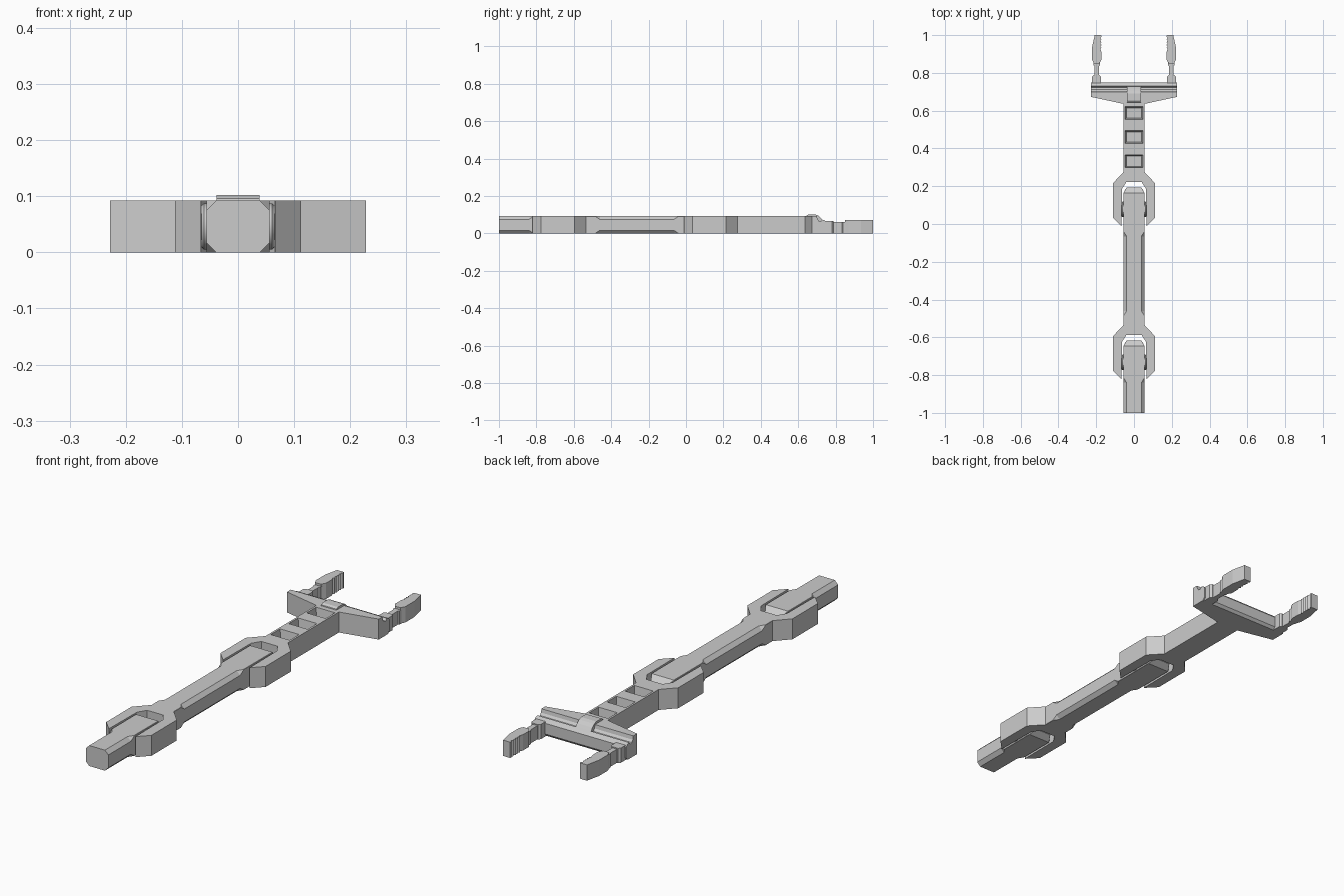
import bpy, bmesh, math
from mathutils import Matrix

if "Cube" in bpy.data.objects:
    bpy.data.objects.remove(bpy.data.objects["Cube"])

H = 0.092   # thickness of the arm
STEP = 0.81  # spacing between the two joints


def finish(name, bm, smooth=False):
    bmesh.ops.remove_doubles(bm, verts=bm.verts[:], dist=1e-5)
    bmesh.ops.recalc_face_normals(bm, faces=bm.faces[:])
    me = bpy.data.meshes.new(name)
    bm.to_mesh(me)
    bm.free()
    ob = bpy.data.objects.new(name, me)
    bpy.context.collection.objects.link(ob)
    if smooth:
        bpy.context.view_layer.objects.active = ob
        ob.select_set(True)
        bpy.ops.object.shade_smooth_by_angle(angle=math.radians(35))
        ob.select_set(False)
    return ob


def prism(name, pts, place, a, b):
    """Extrude a 2D outline from a to b; place maps (u, v, depth) to xyz."""
    bm = bmesh.new()
    lo = [bm.verts.new(place(u, v, a)) for u, v in pts]
    hi = [bm.verts.new(place(u, v, b)) for u, v in pts]
    bm.faces.new(lo)
    bm.faces.new(hi)
    n = len(pts)
    for i in range(n):
        j = (i + 1) % n
        bm.faces.new((lo[i], lo[j], hi[j], hi[i]))
    return finish(name, bm)


def plan(u, v, d):
    return (u, v, d)


def side(u, v, d):
    return (d, u, v)


def loft(sections):
    """Bar along y through chamfered rectangles (y, half width, z inset, chamfer)."""
    bm = bmesh.new()
    rings = []
    for y, w, i, c in sections:
        lo, hi = i, H - i
        pts = [(-w + c, lo), (w - c, lo), (w, lo + c), (w, hi - c),
               (w - c, hi), (-w + c, hi), (-w, hi - c), (-w, lo + c)]
        rings.append([bm.verts.new((x, y, z)) for x, z in pts])
    for r, s in zip(rings, rings[1:]):
        for k in range(8):
            m = (k + 1) % 8
            bm.faces.new((r[k], r[m], s[m], s[k]))
    bm.faces.new(rings[0])
    bm.faces.new(rings[-1])
    return bm


W, C = 0.056, 0.017

# links with tongue ends
finish("end_link", loft([(-1, W, 0, C), (-0.84, W, 0, C), (-0.815, W, 0, 0.001),
                         (-0.645, W, 0, 0.001), (-0.617, 0.04, 0.02, 0.001)]))
finish("middle_link", loft([(-0.56, W, 0, 0.001), (-0.485, W, 0, 0.001), (-0.46, W, 0, C),
                            (-0.065, W, 0, C), (-0.04, W, 0, 0.001),
                            (0.165, W, 0, 0.001), (0.193, 0.04, 0.02, 0.001)]))

# forks and pivot pins at both joints
half = [(W, -0.535), (0.112, -0.595), (0.112, -0.775), (0.066, -0.822),
        (0.064, -0.625), (0.04, -0.587)]
outline = half + [(-x, y) for x, y in reversed(half)]
for n in range(2):
    dy = n * STEP
    prism(f"fork_{n + 1}", [(x, y + dy) for x, y in outline], plan, 0, H)
    bm = bmesh.new()
    bmesh.ops.create_cone(bm, cap_ends=True, segments=24, radius1=0.041, radius2=0.041, depth=0.13,
                          matrix=Matrix.Translation((0, -0.733 + dy, H / 2))
                          @ Matrix.Rotation(math.pi / 2, 4, 'Y'))
    rims = [e for e in bm.edges if abs(e.verts[0].co.x - e.verts[1].co.x) < 1e-5]
    bmesh.ops.bevel(bm, geom=rims, offset=0.004, segments=1, affect='EDGES')
    finish(f"pivot_pin_{n + 1}", bm, True)

# wrist shaft with three tapered pockets in its top
pockets = [(0.29, 0.375), (0.418, 0.503), (0.545, 0.63)]
ys = [0.25] + [y for p in pockets for y in p] + [0.70]
bm = loft([(y, W, 0, 0) for y in ys])
bmesh.ops.remove_doubles(bm, verts=bm.verts[:], dist=1e-5)
bmesh.ops.dissolve_degenerate(bm, edges=bm.edges[:], dist=1e-5)
bmesh.ops.recalc_face_normals(bm, faces=bm.faces[:])
tops = []
for f in bm.faces:
    c = f.calc_center_median()
    if f.normal.z > 0.9 and any(a < c.y < b for a, b in pockets):
        tops.append(f)
bmesh.ops.inset_individual(bm, faces=tops, thickness=0.013, depth=0)
bmesh.ops.inset_individual(bm, faces=tops, thickness=0.009, depth=-0.045)
finish("wrist_shaft", bm)

# palm: wedge, grooved crossbar and centre clip
prism("palm_wedge", [(W, 0.636), (0.228, 0.673), (0.228, 0.69),
                     (-0.228, 0.69), (-0.228, 0.673), (-W, 0.636)], plan, 0, H)
prism("palm_crossbar", [(0.68, 0), (0.68, H), (0.70, H), (0.703, 0.076), (0.711, 0.066),
                        (0.722, 0.064), (0.73, 0.074), (0.742, 0.07), (0.75, 0.06),
                        (0.75, 0.012), (0.74, 0)], side, -0.228, 0.228)
prism("palm_clip", [(0.64, 0.08), (0.645, 0.096), (0.655, 0.102), (0.69, 0.102),
                    (0.705, 0.097), (0.718, 0.085), (0.73, 0.07), (0.73, 0.05),
                    (0.64, 0.05)], side, -0.038, 0.038)

# fingers: base, neck and serrated tip
teeth = []
for k in range(5):
    y = 0.992 - k * 0.015
    teeth += [(0.172, y), (0.178, y - 0.006)]
tip = [(0.184, 0.85), (0.212, 0.85), (0.222, 0.87), (0.222, 0.935),
       (0.208, 1.0), (0.174, 1.0)] + teeth + [(0.172, 0.91), (0.172, 0.87)]
base = [(0.175, 0.735), (0.222, 0.735), (0.222, 0.78), (0.214, 0.788),
        (0.183, 0.788), (0.175, 0.78)]
neck = [(0.186, 0.78), (0.209, 0.78), (0.209, 0.835), (0.214, 0.84),
        (0.214, 0.855), (0.181, 0.855), (0.181, 0.84), (0.186, 0.835)]
for s, label in ((1, "right"), (-1, "left")):
    for part, pts, top in (("base", base, 0.066), ("neck", neck, 0.061), ("tip", tip, 0.071)):
        prism(f"{label}_finger_{part}", [(s * x, y) for x, y in pts], plan, 0, top)
